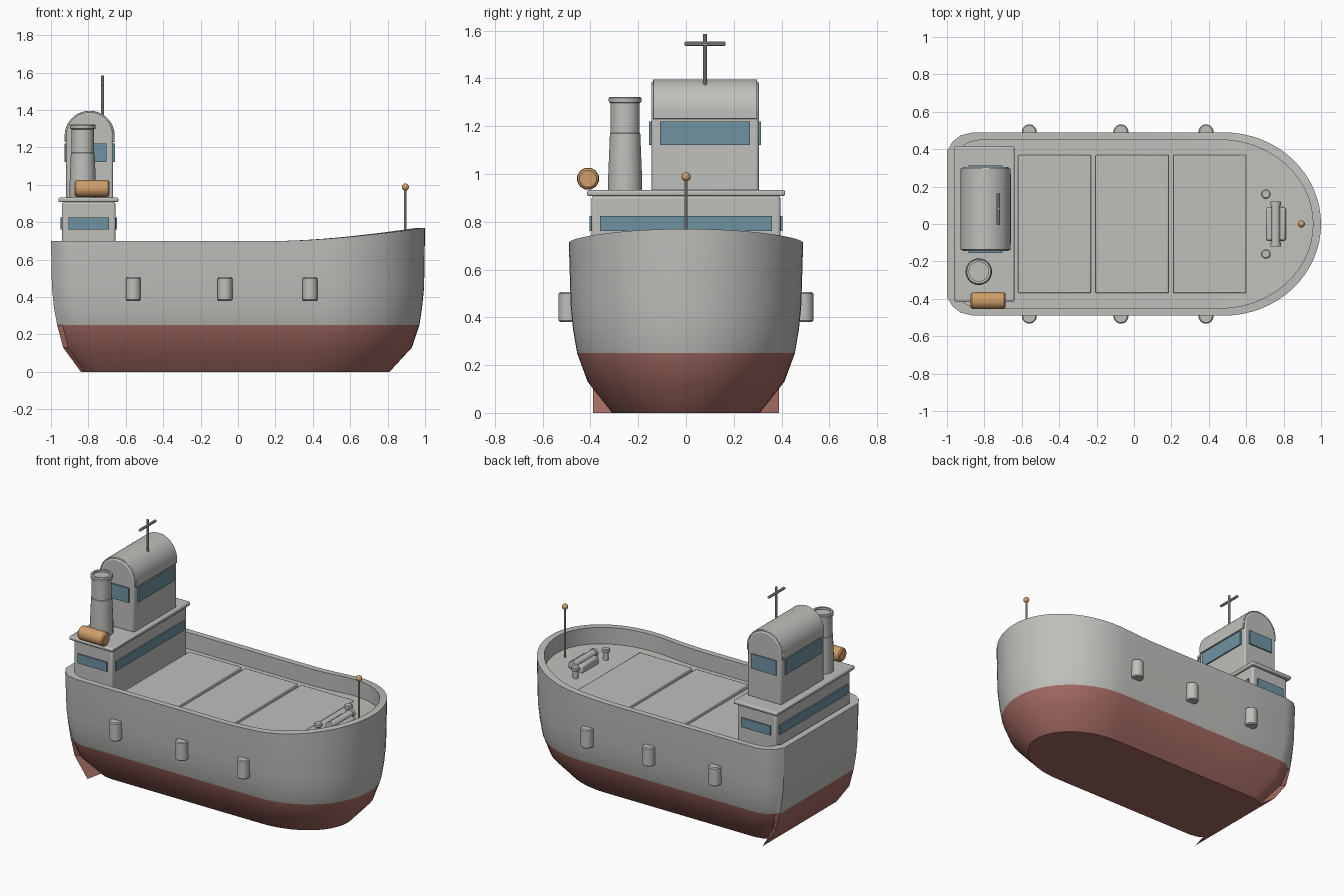
import bpy, bmesh, math
from mathutils import Vector

if "Cube" in bpy.data.objects:
    bpy.data.objects.remove(bpy.data.objects["Cube"])


def material(name, rgb):
    m = bpy.data.materials.new(name)
    m.diffuse_color = (*rgb, 1)
    m.use_nodes = True
    m.node_tree.nodes["Principled BSDF"].inputs["Base Color"].default_value = m.diffuse_color
    return m


GREY = material("light grey paint", (0.52, 0.52, 0.50))
RED = material("red bottom paint", (0.36, 0.14, 0.12))
GLASS = material("blue window", (0.16, 0.29, 0.36))
ORANGE = material("orange", (0.63, 0.34, 0.14))


def finish(name, bm, mats, angle=35, bevel=0, segments=2):
    bmesh.ops.recalc_face_normals(bm, faces=bm.faces)
    me = bpy.data.meshes.new(name)
    bm.to_mesh(me)
    bm.free()
    for m in mats:
        me.materials.append(m)
    ob = bpy.data.objects.new(name, me)
    bpy.context.collection.objects.link(ob)
    if bevel:
        mod = ob.modifiers.new("bevel", 'BEVEL')
        mod.width, mod.segments, mod.limit_method = bevel, segments, 'ANGLE'
    bpy.ops.object.select_all(action='DESELECT')
    ob.select_set(True)
    bpy.context.view_layer.objects.active = ob
    bpy.ops.object.shade_smooth_by_angle(angle=math.radians(angle))
    return ob


def box(name, lo, hi, mat=GREY, bevel=0):
    bm = bmesh.new()
    bmesh.ops.create_cube(bm, size=1)
    for v in bm.verts:
        v.co = Vector([(a + b) / 2 + c * (b - a) for a, b, c in zip(lo, hi, v.co)])
    return finish(name, bm, [mat], bevel=bevel)


def turned(name, loc, profile, axis='Z', sides=24, mat=GREY, angle=35):
    """Solid of revolution from (radius, height) pairs, laid along an axis."""
    bm = bmesh.new()
    rings = []
    for r, h in profile:
        ring = []
        for k in range(sides):
            a = 2 * math.pi * (k + 0.5) / sides
            p = (r * math.cos(a), r * math.sin(a), h)
            if axis == 'X':
                p = (p[2], p[0], p[1])
            elif axis == 'Y':
                p = (p[1], p[2], p[0])
            ring.append(bm.verts.new(Vector(p) + Vector(loc)))
        rings.append(ring)
    for a, b in zip(rings, rings[1:]):
        for k in range(sides):
            j = (k + 1) % sides
            bm.faces.new((a[k], a[j], b[j], b[k]))
    bm.faces.new(rings[0])
    bm.faces.new(rings[-1])
    return finish(name, bm, [mat], angle)


def windows(name, x0, x1, y0, y1, z0, z1, mx, my):
    """Thin panes on all four walls of a cabin, inset by mx and my."""
    t = 0.009
    for side, x in (("fore", x1), ("aft", x0 - t)):
        box(f"{name}_{side}_window", (x, y0 + my, z0), (x + t, y1 - my, z1), GLASS)
    for side, y in (("right", y0 - t), ("left", y1)):
        box(f"{name}_{side}_window", (x0 + mx, y, z0), (x1 - mx, y + t, z1), GLASS)


def sheer(x):
    return 0.70 + 0.07 * max(0, (x - 0.25) / 0.75) ** 1.5


# Hull: lofted half outline, mirrored, with bulwark and sunken deck
half = [(-1, .39), (-.97, .44), (-.925, .475), (-.86, .49),
        (-.4, .49), (0, .49), (.25, .49), (.37, .49)]
for k in range(17):
    a = math.pi / 2 * (1 - k / 16)
    half.append((.48 + .52 * math.cos(a), .49 * math.sin(a)))
half[-1] = (1, 0)
outline = half + [(x, -y) for x, y in half[-2::-1]]
n = len(outline)
levels = [(0, .84, .81, .63), (.13, .935, .93, .84), (.25, .967, .97, .93),
          (.35, .985, .985, .965), (.45, .995, .995, .985)]
bm = bmesh.new()
rows = []
for z, aft, fore, wide in levels:
    # transom corners keep their full width all the way down
    rows.append([bm.verts.new((x * (aft if x < 0 else fore),
                               y * (1 if x == -1 else wide), z)) for x, y in outline])
for s, t, drop in ((1, 1, 0), (.957, .918, 0), (.957, .918, .11)):
    rows.append([bm.verts.new((x * s, y * t, sheer(x) - drop)) for x, y in outline])
for a, b in zip(rows, rows[1:]):
    for i in range(n):
        j = (i + 1) % n
        bm.faces.new((a[i], a[j], b[j], b[i]))
for row in (rows[0], rows[-1]):
    for i in range(n // 2):
        bm.faces.new(list(dict.fromkeys((row[i], row[i + 1], row[n - 2 - i], row[n - 1 - i]))))
for f in bm.faces:
    f.material_index = int(f.calc_center_median().z < 0.25)
finish("hull", bm, [GREY, RED], 32)

# Cargo hatch covers
for i, x in enumerate((-.62, -.205, .21)):
    box(f"hatch_cover_{i + 1}", (x, -.37, .57), (x + .39, .37, .622), bevel=.006)

# Side fenders
for i, x in enumerate((-.56, -.07, .385)):
    for side, s in (("right", -1), ("left", 1)):
        turned(f"fender_{side}_{i + 1}", (x, s * .493, .38),
               [(.034, 0), (.04, .006), (.04, .119), (.034, .125)])

# Lower deckhouse with overhanging roof slab
box("deckhouse", (-.94, -.395, .57), (-.655, .395, .91), bevel=.012)
box("deckhouse_roof", (-.96, -.415, .907), (-.64, .415, .932), bevel=.008)
windows("deckhouse", -.94, -.655, -.395, .395, .762, .824, .035, .035)


# Bridge with barrel roof
def arch(name, cx, r, y0, y1, z0, zc, bevel):
    bm = bmesh.new()
    pts = [(cx + r, z0)] + [(cx + r * math.cos(math.pi * k / 24), zc + r * math.sin(math.pi * k / 24))
                            for k in range(25)] + [(cx - r, z0)]
    f = bm.faces.new([bm.verts.new((x, y0, z)) for x, z in pts])
    g = bmesh.ops.extrude_face_region(bm, geom=[f])["geom"]
    for v in g:
        if isinstance(v, bmesh.types.BMVert):
            v.co.y = y1
    return finish(name, bm, [GREY], 35, bevel)


arch("bridge", -.793, .126, -.145, .305, .925, 1.262, .01)
arch("bridge_roof", -.793, .134, -.138, .298, 1.23, 1.262, .003)
windows("bridge", -.919, -.667, -.145, .305, 1.122, 1.22, .035, .037)

# Funnel with tapered base and cap
turned("funnel", (-.83, -.255, 0),
       [(.071, .92), (.071, 1.0), (.064, 1.17), (.061, 1.172), (.061, 1.297), (.068, 1.3),
        (.069, 1.305), (.069, 1.317), (.064, 1.323), (.052, 1.323), (.052, 1.31)])

# Lifeboat
turned("lifeboat", (-.78, -.41, .98),
       [(.036, -.094), (.045, -.086), (.047, -.07), (.047, .07), (.045, .086), (.036, .094)],
       'X', 12, ORANGE)

# Signal mast with crossbar
turned("mast", (-.725, .08, 0), [(.008, 1.36), (.008, 1.585)], sides=10)
turned("mast_crossbar", (-.725, .08, 1.545),
       [(.006, -.086), (.009, -.082), (.009, .082), (.006, .086)], 'Y', 10)

# Bow pole and lamp
turned("bow_pole", (.895, 0, 0), [(.007, .63), (.007, .985)], sides=10)
bm = bmesh.new()
bmesh.ops.create_uvsphere(bm, u_segments=14, v_segments=10, radius=.019)
bmesh.ops.translate(bm, verts=bm.verts, vec=(.895, 0, .988))
finish("bow_lamp", bm, [ORANGE], 50)

# Anchor winch and bollards
box("winch_base", (.705, -.09, .60), (.812, .09, .675), bevel=.012)
turned("winch_drum", (.758, 0, .675),
       [(.028, -.12), (.028, -.1), (.024, -.1), (.024, .1), (.028, .1), (.028, .12)], 'Y', 16)
for side, s in (("right", -1), ("left", 1)):
    turned(f"bollard_{side}", (.705, s * .16, 0),
           [(.017, .60), (.017, .675), (.026, .68), (.026, .695), (.02, .70)], sides=16)
